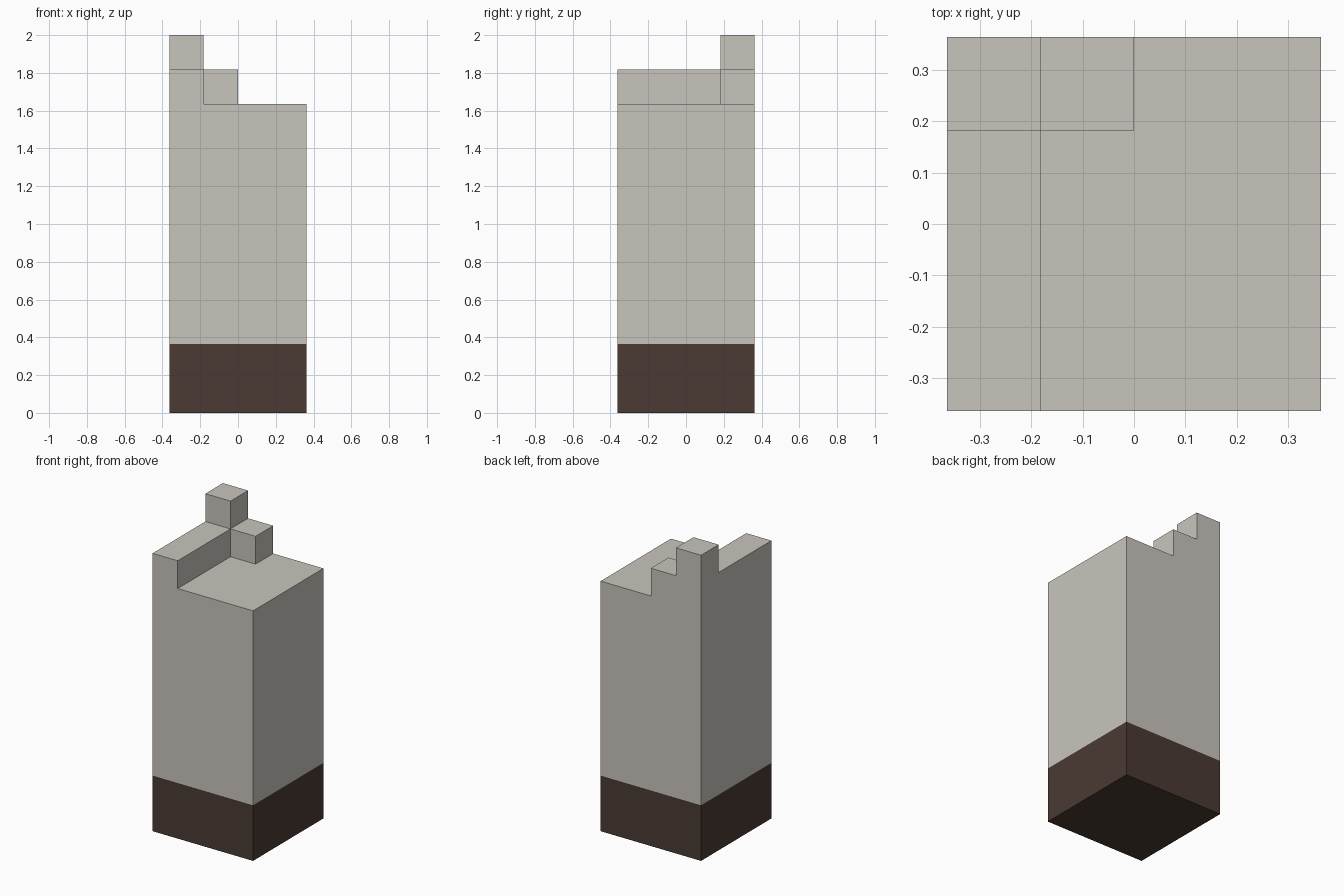
import bpy
import bmesh
from mathutils import Vector

if "Cube" in bpy.data.objects:
    bpy.data.objects.remove(bpy.data.objects["Cube"], do_unlink=True)

U = 2 / 11          # one block unit: the tower is 4 x 4 x 11 blocks
BASE, FLOOR = 2, 9  # heights of the dark base and of the flat roof


def make_material(name, color):
    mat = bpy.data.materials.new(name)
    mat.use_nodes = True
    mat.diffuse_color = color
    mat.node_tree.nodes["Principled BSDF"].inputs["Base Color"].default_value = color
    return mat


def roof_height(i, j):
    """Height in blocks of the column at cell i, j."""
    if i == 0:
        return FLOOR + 2 if j == 3 else FLOOR + 1   # side wall and corner post
    if i == 1 and j == 3:
        return FLOOR + 1                            # stub beside the post
    return FLOOR


def build_blocks(name, cells, open_side, mat):
    """Join block cells into one clean shell, leaving out hidden faces."""
    bm = bmesh.new()
    for cell in cells:
        for axis in range(3):
            for sign in (-1, 1):
                n = Vector([sign if a == axis else 0 for a in range(3)])
                beside = tuple(int(c + d) for c, d in zip(cell, n))
                if beside in cells or beside[2] == open_side:
                    continue
                u = Vector([1 if a == (axis + 1) % 3 else 0 for a in range(3)])
                v = n.cross(u)
                mid = Vector(cell) + Vector((-1.5, -1.5, 0.5)) + n / 2
                corners = (-u - v, u - v, u + v, v - u)
                bm.faces.new([bm.verts.new((mid + c / 2) * U) for c in corners])
    bmesh.ops.remove_doubles(bm, verts=bm.verts, dist=0.001)
    bmesh.ops.dissolve_limit(bm, angle_limit=0.01, verts=bm.verts, edges=bm.edges)
    bmesh.ops.recalc_face_normals(bm, faces=bm.faces)
    mesh = bpy.data.meshes.new(name)
    bm.to_mesh(mesh)
    bm.free()
    mesh.materials.append(mat)
    obj = bpy.data.objects.new(name, mesh)
    bpy.context.collection.objects.link(obj)
    return obj


stone = make_material("pale_stone", (0.584, 0.558, 0.509, 1))
brown = make_material("dark_brown", (0.069, 0.042, 0.033, 1))

# Dark base, open where the body sits on it
plan = [(i, j) for i in range(4) for j in range(4)]
build_blocks("base", {(i, j, k) for i, j in plan for k in range(BASE)}, BASE, brown)

# Stone body with its stepped wall, stub and corner post
build_blocks("tower_body",
             {(i, j, k) for i, j in plan for k in range(BASE, roof_height(i, j))},
             BASE - 1, stone)
